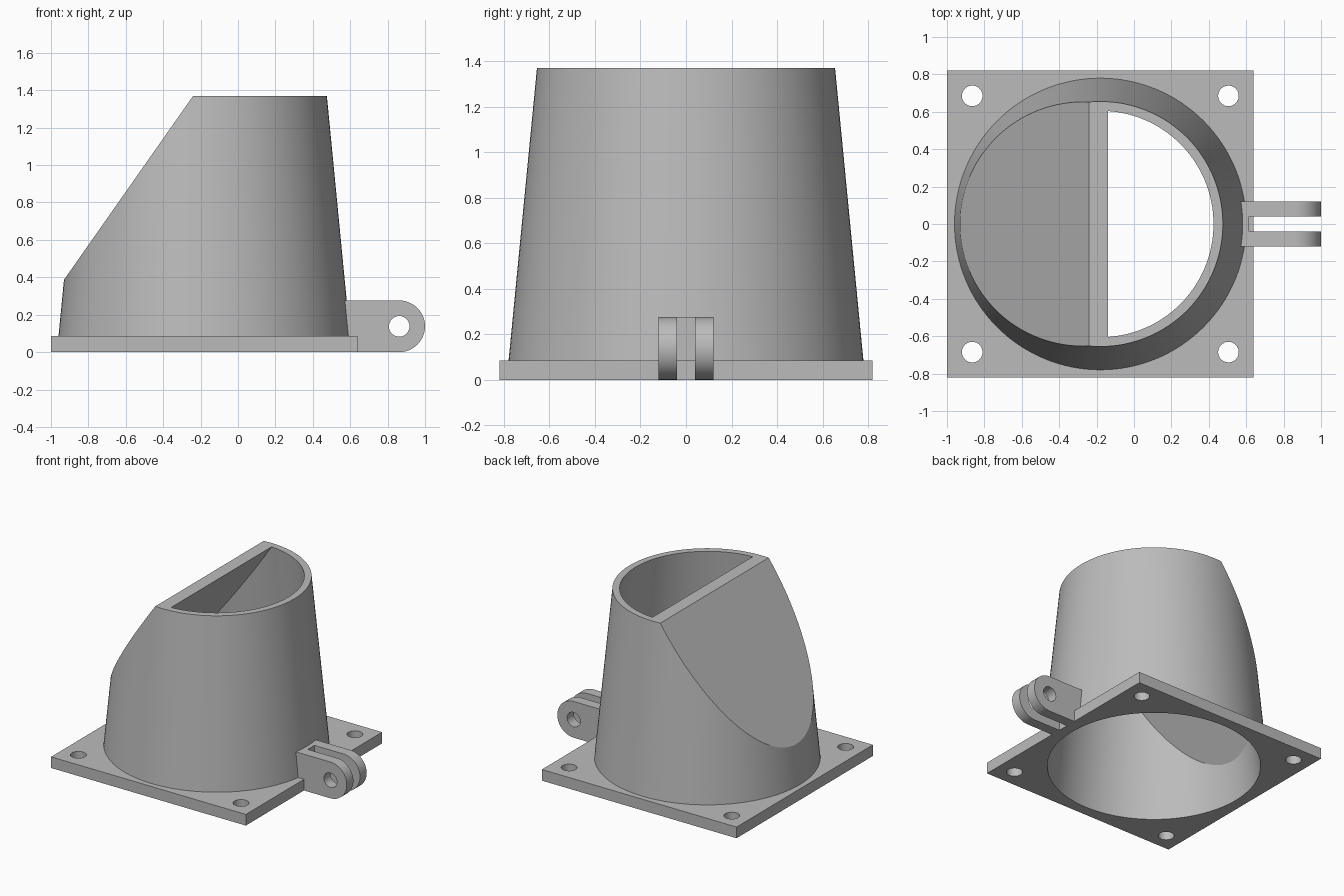
import bpy, bmesh, math
from mathutils import Vector, Matrix

default = bpy.data.objects.get("Cube")
if default:
    bpy.data.objects.remove(default, do_unlink=True)

grey = bpy.data.materials.new("matte grey")
grey.use_nodes = True
grey.diffuse_color = (0.5, 0.5, 0.5, 1)
grey.node_tree.nodes["Principled BSDF"].inputs["Base Color"].default_value = (0.5, 0.5, 0.5, 1)

CX = -0.18                 # centre of plate and hood
HALF = 0.82                # half width of plate
PLATE = 0.085              # plate thickness
TOP = 1.37                 # height of hood
LUG_X, LUG_R = 0.862, 0.138
SLANT = Vector((-0.99, 0, 0.695)).normalized()   # outward normal of the sloped face


def finish(bm, name):
    bmesh.ops.recalc_face_normals(bm, faces=bm.faces)
    mesh = bpy.data.meshes.new(name)
    bm.to_mesh(mesh)
    bm.free()
    obj = bpy.data.objects.new(name, mesh)
    bpy.context.collection.objects.link(obj)
    mesh.materials.append(grey)
    return obj


def box(name, x, y, z):
    bm = bmesh.new()
    bmesh.ops.create_cube(bm, size=1)
    for v in bm.verts:
        v.co = [r[0] if c < 0 else r[1] for c, r in zip(v.co, (x, y, z))]
    return finish(bm, name)


def rod(name, x, y, z, radius, length, along_y=False):
    bm = bmesh.new()
    turn = Matrix.Rotation(math.pi / 2, 4, 'X') if along_y else Matrix()
    bmesh.ops.create_cone(bm, cap_ends=True, segments=48, radius1=radius, radius2=radius,
                          depth=length, matrix=Matrix.Translation((x, y, z)) @ turn)
    return finish(bm, name)


def sloped_cone(name, wall, z0, z1, edge_x):
    """Tapered cylinder sliced by the sloped plane through (edge_x, TOP)."""
    def radius(z):
        return 0.788 - 0.097 * z - wall
    bm = bmesh.new()
    bmesh.ops.create_cone(bm, cap_ends=True, segments=128, radius1=radius(z0), radius2=radius(z1),
                          depth=z1 - z0, matrix=Matrix.Translation((CX, 0, (z0 + z1) / 2)))
    cut = bmesh.ops.bisect_plane(bm, geom=bm.verts[:] + bm.edges[:] + bm.faces[:],
                                 plane_co=(edge_x, 0, TOP), plane_no=SLANT, clear_outer=True)
    rim = [e for e in cut["geom_cut"] if isinstance(e, bmesh.types.BMEdge)]
    bmesh.ops.edgeloop_fill(bm, edges=rim)
    return finish(bm, name)


def combine(target, tool, operation):
    mod = target.modifiers.new(operation.lower(), 'BOOLEAN')
    mod.operation, mod.object, mod.solver = operation, tool, 'EXACT'
    bpy.context.view_layer.objects.active = target
    bpy.ops.object.modifier_apply(modifier=mod.name)
    bpy.data.objects.remove(tool, do_unlink=True)


# Hinge lug: block with rounded end, slot and pin hole
lug = box("hinge_lug", (0.57, LUG_X), (-0.12, 0.12), (0, 2 * LUG_R))
combine(lug, rod("lug_end", LUG_X, 0, LUG_R, LUG_R, 0.24, True), 'UNION')
combine(lug, box("lug_slot", (0.615, 1.1), (-0.04, 0.04), (-0.1, 0.4)), 'DIFFERENCE')
combine(lug, rod("pin_hole", LUG_X, 0, LUG_R, 0.055, 0.5, True), 'DIFFERENCE')

# Mounting plate with corner screw holes
hood = box("hood_with_mounting_plate", (CX - HALF, CX + HALF), (-HALF, HALF), (0, PLATE))
for sx in (-1, 1):
    for sy in (-1, 1):
        combine(hood, rod("screw_hole", CX + sx * 0.685, sy * 0.685, 0, 0.055, 0.5), 'DIFFERENCE')

# Sloped hood, lug, and hollow interior
combine(hood, sloped_cone("hood_shell", 0, PLATE / 2, TOP, -0.24), 'UNION')
combine(hood, lug, 'UNION')
combine(hood, sloped_cone("hood_cavity", 0.05, -0.1, TOP + 0.1, -0.14), 'DIFFERENCE')

# Smooth curved walls, keep hard edges
bpy.ops.object.select_all(action='DESELECT')
hood.select_set(True)
bpy.context.view_layer.objects.active = hood
bpy.ops.object.shade_smooth_by_angle(angle=math.radians(25))
